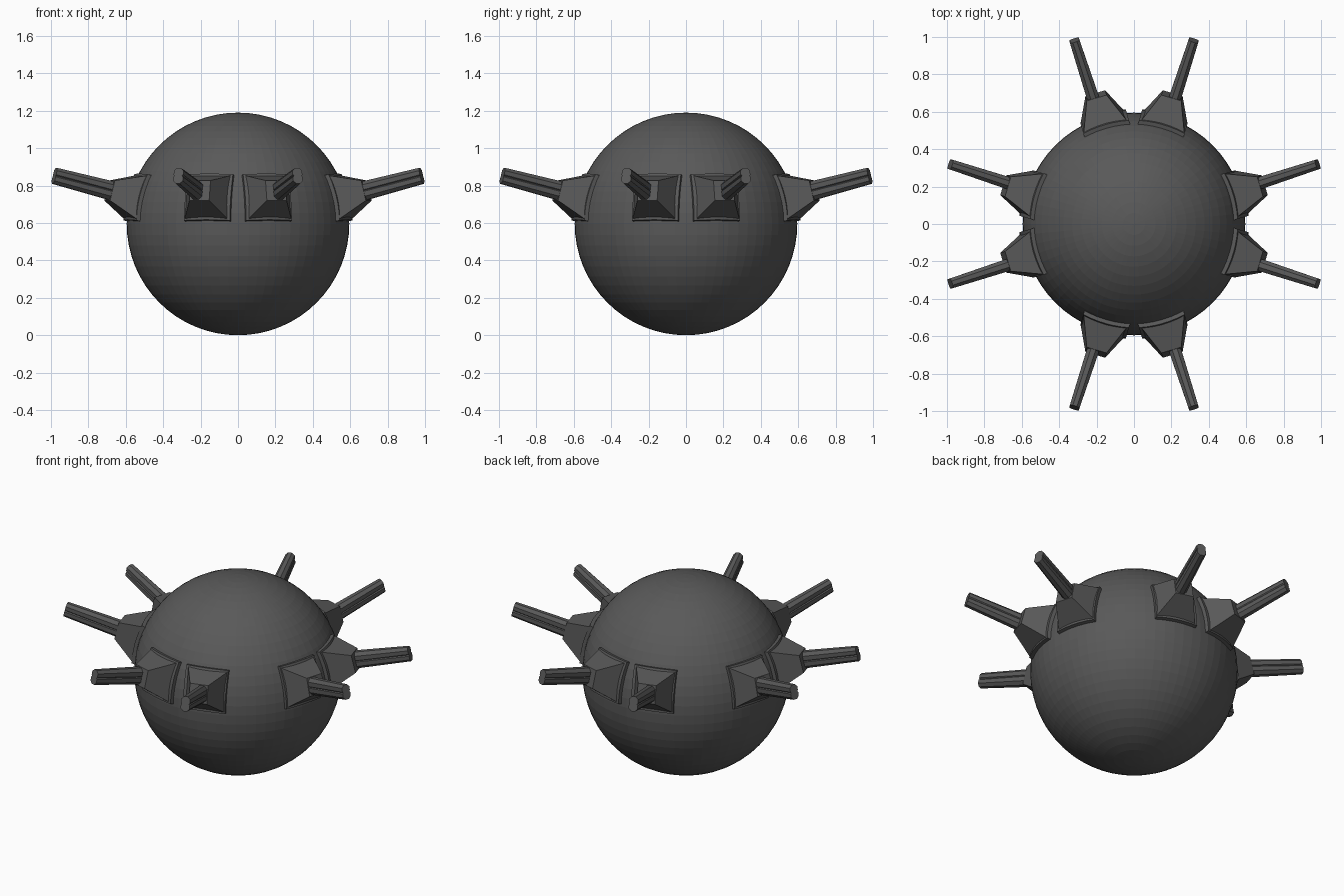
import bpy, bmesh
from math import radians, pi, cos, sin
from mathutils import Matrix, Vector

if "Cube" in bpy.data.objects:
    bpy.data.objects.remove(bpy.data.objects["Cube"])

R = 0.595
CENTRE = Vector((0, 0, R))
ELEV = 14

dark = bpy.data.materials.new("dark_grey")
dark.diffuse_color = (0.1, 0.1, 0.1, 1)
dark.use_nodes = True
dark.node_tree.nodes["Principled BSDF"].inputs["Base Color"].default_value = dark.diffuse_color


def frame(side, sign, azimuth):
    """Local +x points outward through a turret, +z up the sphere."""
    a = side * pi / 2 + sign * radians(azimuth)
    return (Matrix.Translation(CENTRE) @ Matrix.Rotation(a, 4, 'Z')
            @ Matrix.Rotation(-radians(ELEV), 4, 'Y'))


def make(name, bm, matrix):
    bmesh.ops.recalc_face_normals(bm, faces=bm.faces[:])
    me = bpy.data.meshes.new(name)
    bm.to_mesh(me)
    bm.free()
    me.materials.append(dark)
    ob = bpy.data.objects.new(name, me)
    bpy.context.collection.objects.link(ob)
    ob.matrix_world = matrix
    return ob


def loft(bm, rings):
    """Closed solid through successive rings of points."""
    vs = [[bm.verts.new(p) for p in ring] for ring in rings]
    n = len(vs[0])
    for a, b in zip(vs, vs[1:]):
        for i in range(n):
            bm.faces.new((a[i], a[(i + 1) % n], b[(i + 1) % n], b[i]))
    bm.faces.new(vs[0])
    bm.faces.new(vs[-1])


def square(x, h):
    return [(x, -h, -h), (x, h, -h), (x, h, h), (x, -h, h)]


def octagon(x, r, z):
    return [(x, r * cos(pi / 8 + i * pi / 4), z + r * sin(pi / 8 + i * pi / 4))
            for i in range(8)]


def pad():
    # curved square plate hugging the sphere
    bm = bmesh.new()
    bmesh.ops.create_grid(bm, x_segments=6, y_segments=6, size=0.127)
    for v in bm.verts:
        y, z = v.co.x, v.co.y
        v.co = Vector(((0.615 ** 2 - y * y - z * z) ** 0.5, y, z))
    ext = bmesh.ops.extrude_face_region(bm, geom=bm.faces[:], use_keep_orig=True)
    for v in ext['geom']:
        if isinstance(v, bmesh.types.BMVert):
            v.co.x -= 0.05
    return bm


def mount():
    # tapered square housing
    bm = bmesh.new()
    loft(bm, [square(0.585, 0.121), square(0.738, 0.055)])
    return bm


def barrels():
    # two stacked eight-sided barrels
    bm = bmesh.new()
    for z in (-1, 1):
        loft(bm, [octagon(0.70, 0.036, z * 0.018), octagon(1.064, 0.029, z * 0.017)])
    return bm


# main ball
bm = bmesh.new()
bmesh.ops.create_uvsphere(bm, u_segments=64, v_segments=32, radius=R)
make("ball", bm, Matrix.Translation(CENTRE))

# a pair of turrets on each of the four sides
for side in range(4):
    for sign in (-1, 1):
        tag = f"{side}_{'a' if sign < 0 else 'b'}"
        make("turret_pad_" + tag, pad(), frame(side, sign, 16))
        make("turret_mount_" + tag, mount(), frame(side, sign, 16.5))
        make("turret_barrels_" + tag, barrels(), frame(side, sign, 18))
